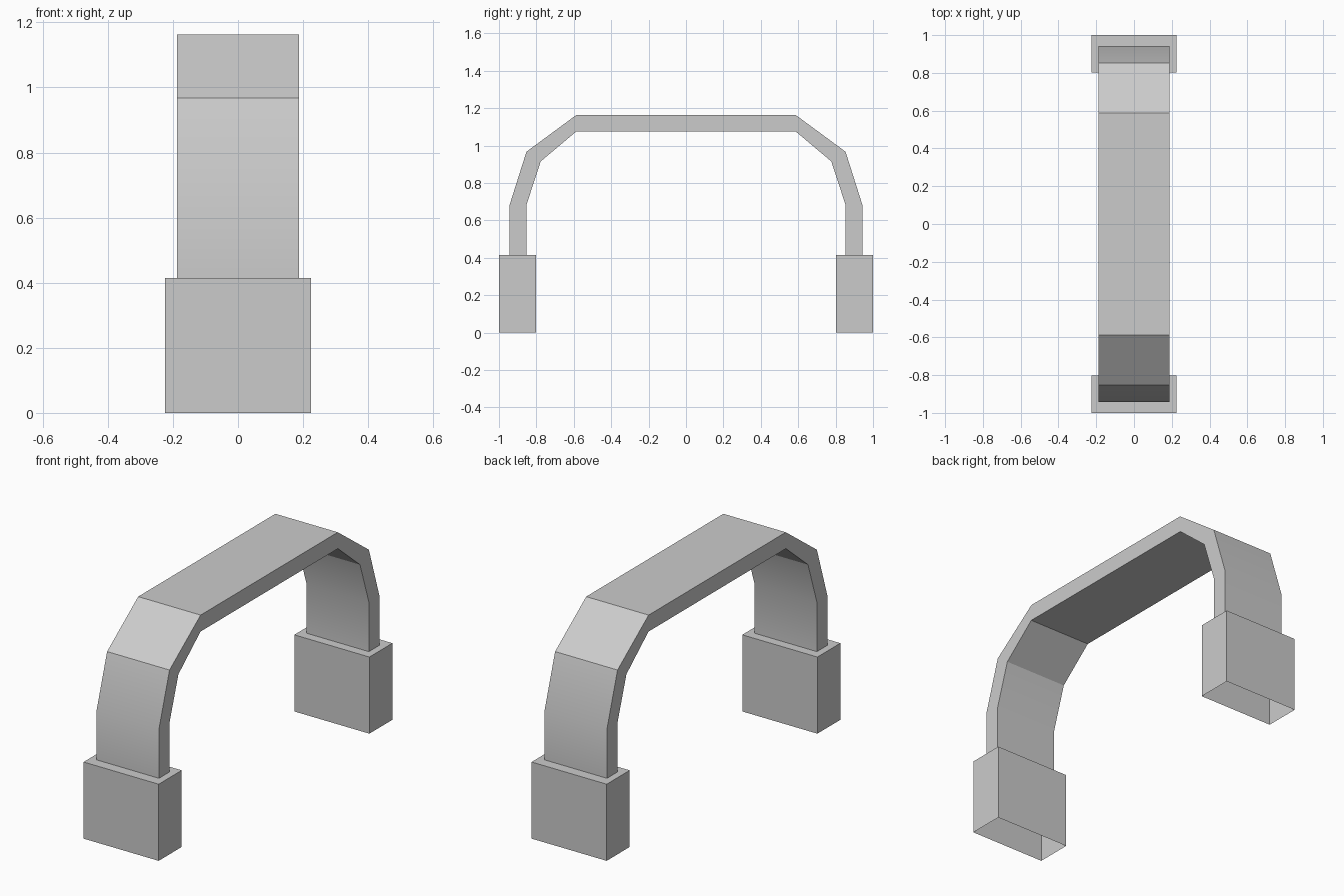
import bpy, bmesh, math

if "Cube" in bpy.data.objects:
    bpy.data.objects.remove(bpy.data.objects["Cube"])

BOX_TOP = 0.415


def make_object(name, bm):
    bmesh.ops.recalc_face_normals(bm, faces=bm.faces)
    mesh = bpy.data.meshes.new(name)
    bm.to_mesh(mesh)
    bm.free()
    obj = bpy.data.objects.new(name, mesh)
    bpy.context.collection.objects.link(obj)
    return obj


# Arch strap: half profile in (y, z), mirrored, swept across x
outer = [(0.943, BOX_TOP), (0.943, 0.683), (0.853, 0.967), (0.587, 1.163)]
inner = [(0.853, BOX_TOP), (0.853, 0.683), (0.777, 0.915), (0.588, 1.074)]


def full(half):
    return half + [(-y, z) for y, z in reversed(half)]


bm = bmesh.new()
rings = []
for (yo, zo), (yi, zi) in zip(full(outer), full(inner)):
    corners = [(-0.187, yo, zo), (0.187, yo, zo), (0.187, yi, zi), (-0.187, yi, zi)]
    rings.append([bm.verts.new(c) for c in corners])
for a, b in zip(rings, rings[1:]):
    for i in range(4):
        j = (i + 1) % 4
        bm.faces.new((a[i], a[j], b[j], b[i]))
arch = make_object("arch_strap", bm)
bpy.context.view_layer.objects.active = arch
arch.select_set(True)
bpy.ops.object.shade_smooth_by_angle(angle=math.radians(30))
arch.select_set(False)

# Foot boxes, open underneath
for name, side in (("front_foot_box", -1), ("back_foot_box", 1)):
    bm = bmesh.new()
    bmesh.ops.create_cube(bm, size=1)
    for v in bm.verts:
        v.co = (v.co.x * 0.45, v.co.y * 0.197 + side * 0.9015, (v.co.z + 0.5) * BOX_TOP)
    bm.normal_update()
    bottom = [f for f in bm.faces if f.normal.z < -0.9]
    bmesh.ops.delete(bm, geom=bottom, context='FACES_ONLY')
    make_object(name, bm)
